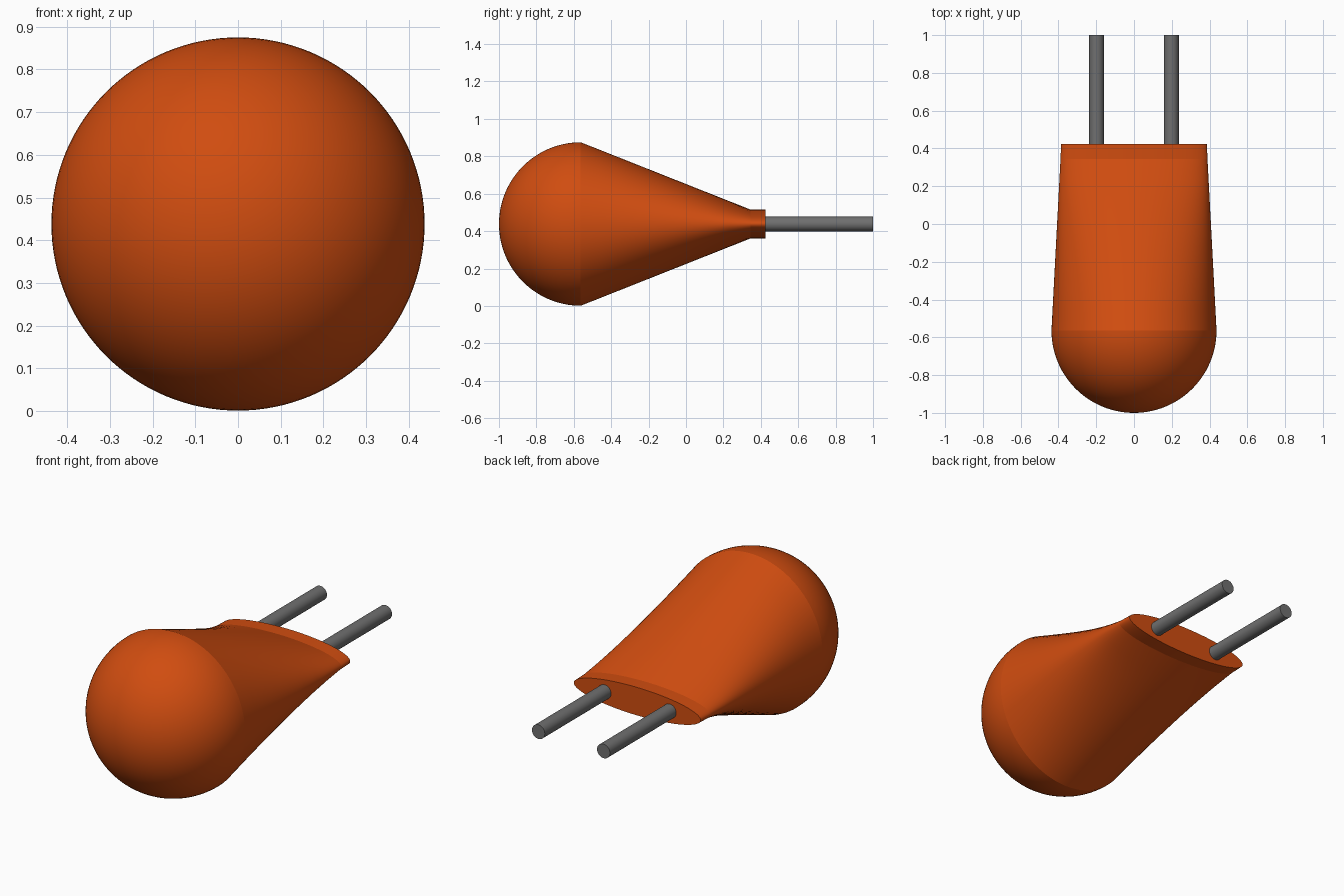
import bpy, bmesh, math

cube = bpy.data.objects.get("Cube")
if cube:
    bpy.data.objects.remove(cube, do_unlink=True)

SEG = 128       # points around each body ring
R = 0.437       # bulb radius
ZC = 0.438      # height of the long axis
Y_BULB = -0.563 # centre of the rounded nose


def material(name, rgb):
    m = bpy.data.materials.new(name)
    m.use_nodes = True
    col = (*rgb, 1.0)
    m.diffuse_color = col
    bsdf = m.node_tree.nodes["Principled BSDF"]
    bsdf.inputs["Base Color"].default_value = col
    bsdf.inputs["Roughness"].default_value = 0.6
    return m


orange = material("orange plastic", (0.63, 0.073, 0.005))
grey = material("grey metal", (0.16, 0.16, 0.16))


def loft(name, rings, mat, segments, x=0.0, nose=None, sharp=()):
    """Skin ellipses given as (y, half width, half height) along y."""
    bm = bmesh.new()
    loops = []
    for y, rx, rz in rings:
        loops.append([bm.verts.new((x + rx * math.cos(2 * math.pi * i / segments), y,
                                    ZC + rz * math.sin(2 * math.pi * i / segments)))
                      for i in range(segments)])
    for a, b in zip(loops, loops[1:]):
        for i in range(segments):
            j = (i + 1) % segments
            bm.faces.new((a[i], a[j], b[j], b[i])).smooth = True
    # Front end: rounded tip or flat cap; back end: flat cap
    if nose is not None:
        tip = bm.verts.new((x, nose, ZC))
        for i in range(segments):
            bm.faces.new((tip, loops[0][(i + 1) % segments], loops[0][i])).smooth = True
    else:
        bm.faces.new(loops[0])
    bm.faces.new(loops[-1])
    # Crisp edges on the chosen rings
    for k in sharp:
        ring = loops[k]
        for i in range(segments):
            bm.edges.get((ring[i], ring[(i + 1) % segments])).smooth = False
    bmesh.ops.recalc_face_normals(bm, faces=bm.faces)
    me = bpy.data.meshes.new(name)
    bm.to_mesh(me)
    bm.free()
    me.materials.append(mat)
    ob = bpy.data.objects.new(name, me)
    bpy.context.collection.objects.link(ob)
    return ob


# Bulb body: hemisphere nose, taper from circle to flat ellipse, short straight lip
STEPS = 28
rings = []
for k in range(1, STEPS + 1):
    t = 0.5 * math.pi * k / STEPS
    rings.append((Y_BULB - R * math.cos(t), R * math.sin(t), R * math.sin(t)))
TAPER = 8
for k in range(1, TAPER + 1):
    f = k / TAPER
    rings.append((Y_BULB + f * (0.345 - Y_BULB), R + f * (0.389 - R), R + f * (0.077 - R)))
rings.append((0.424, 0.386, 0.077))
n = len(rings)
loft("bulb_body", rings, orange, SEG, nose=Y_BULB - R, sharp=(STEPS - 1, n - 2, n - 1))

# Two wire leads
for side, x in (("left", 0.198), ("right", -0.198)):
    loft(side + "_lead", [(0.40, 0.039, 0.039), (1.0, 0.039, 0.039)], grey, 40,
         x=x, sharp=(0, 1))
